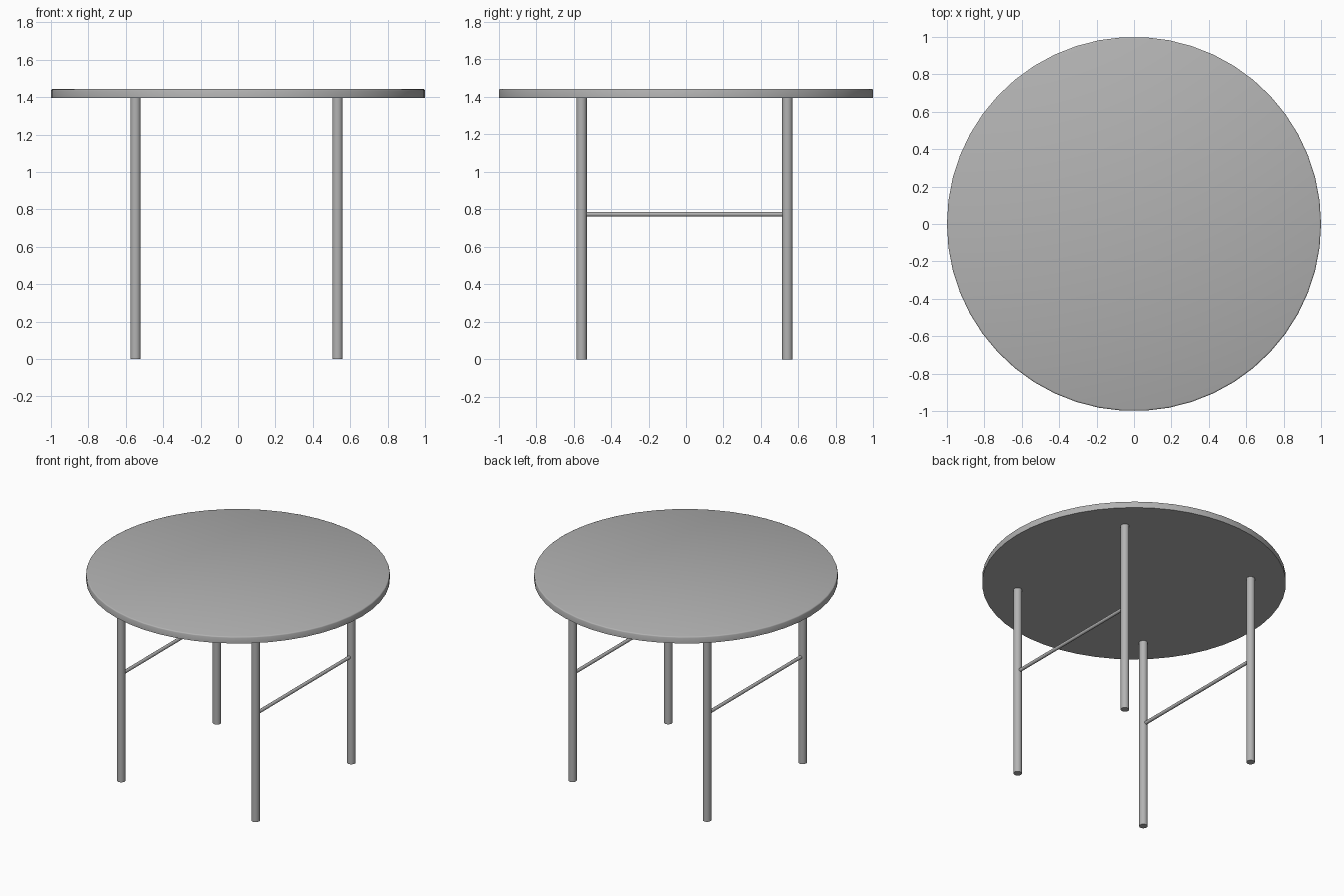
import bpy
import bmesh
import math

if "Cube" in bpy.data.objects:
    bpy.data.objects.remove(bpy.data.objects["Cube"])

LEG_X = (-0.548, 0.532)
LEG_Y = (-0.557, 0.541)
TOP_Z, TOP_T = 1.395, 0.048
LEG_R, RAIL_R, RAIL_Z = 0.028, 0.012, 0.774

grey = bpy.data.materials.new("dark_grey")
grey.diffuse_color = (0.45, 0.45, 0.45, 1)
grey.use_nodes = True
grey.node_tree.nodes["Principled BSDF"].inputs["Base Color"].default_value = grey.diffuse_color


def cylinder(name, radius, depth, location, sides, rotation=(0, 0, 0)):
    bpy.ops.mesh.primitive_cylinder_add(vertices=sides, radius=radius, depth=depth,
                                        location=location, rotation=rotation)
    obj = bpy.context.object
    obj.name = name
    obj.data.materials.append(grey)
    return obj


def smooth():
    bpy.ops.object.shade_smooth_by_angle(angle=math.radians(50))


# Round tabletop with a slightly eased upper rim
top = cylinder("tabletop", 1.0, TOP_T, (0, 0, TOP_Z + TOP_T / 2), 50,
               (0, 0, math.radians(90)))
bm = bmesh.new()
bm.from_mesh(top.data)
rim = [e for e in bm.edges if all(v.co.z > 0 for v in e.verts)]
bmesh.ops.bevel(bm, geom=rim, offset=0.008, segments=2, profile=0.5, affect='EDGES')
bm.to_mesh(top.data)
bm.free()
smooth()

# Four straight legs
for side, x in zip(("left", "right"), LEG_X):
    for end, y in zip(("front", "back"), LEG_Y):
        cylinder(f"{end}_{side}_leg", LEG_R, TOP_Z, (x, y, TOP_Z / 2), 24)
        smooth()

    # Thin side rail joining front and back legs
    length = LEG_Y[1] - LEG_Y[0] - 1.6 * LEG_R
    cylinder(f"{side}_rail", RAIL_R, length, (x, sum(LEG_Y) / 2, RAIL_Z), 16,
             (math.radians(90), 0, 0))
    smooth()
